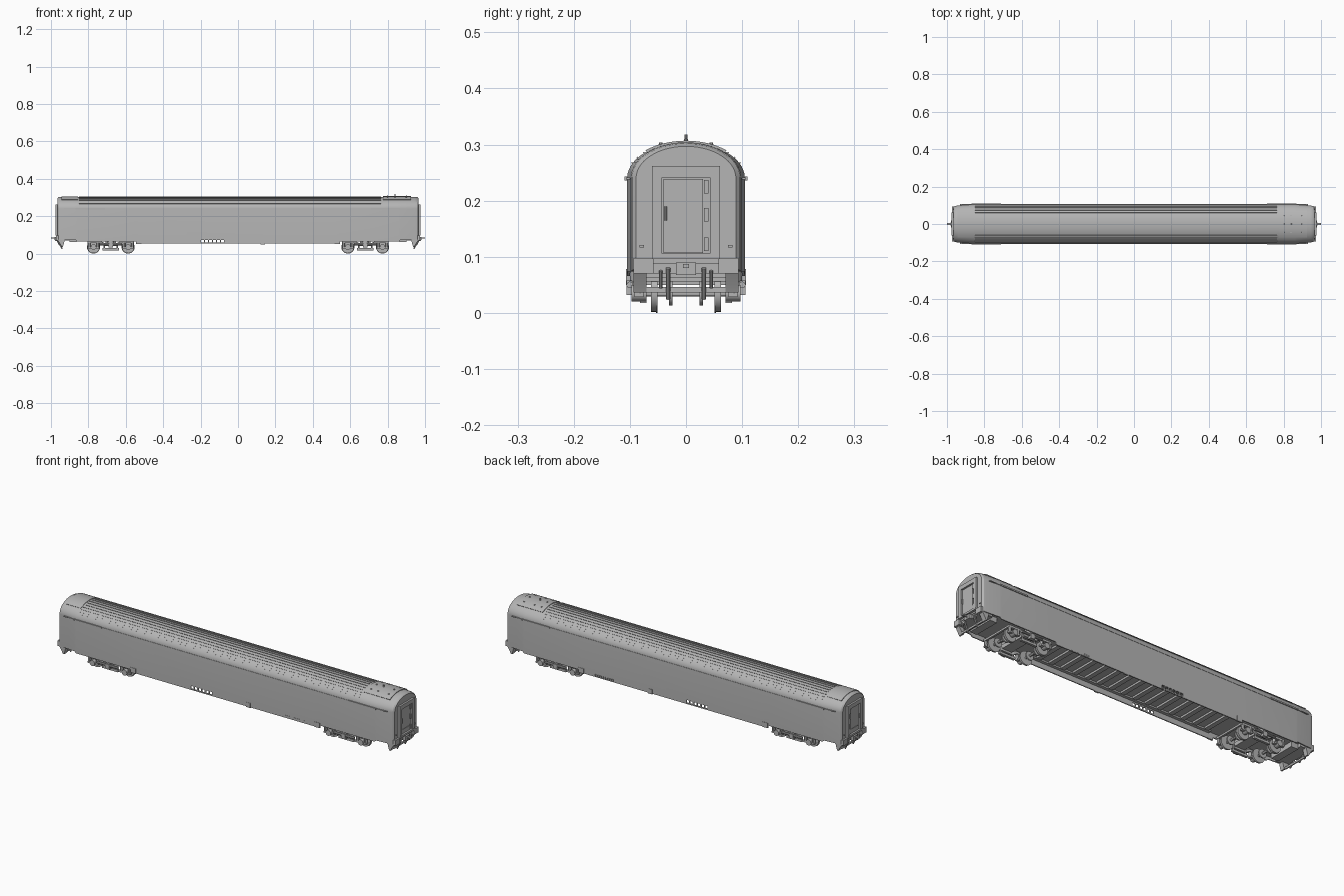
import bpy, bmesh, math
from mathutils import Vector, Matrix

cube = bpy.data.objects.get("Cube")
if cube:
    bpy.data.objects.remove(cube, do_unlink=True)

grey = bpy.data.materials.new("plain grey")
grey.use_nodes = True
grey.diffuse_color = (0.46, 0.46, 0.46, 1)
grey.node_tree.nodes["Principled BSDF"].inputs["Base Color"].default_value = grey.diffuse_color

WIDTH, EAVES, RISE, FLOOR = 0.105, 0.24, 0.064, 0.088


def finish(name, bm):
    bmesh.ops.recalc_face_normals(bm, faces=bm.faces)
    mesh = bpy.data.meshes.new(name)
    bm.to_mesh(mesh)
    bm.free()
    mesh.materials.append(grey)
    ob = bpy.data.objects.new(name, mesh)
    bpy.context.collection.objects.link(ob)
    return ob


def add_box(bm, x, y, z):
    """Box from (min, max) ranges."""
    size = [r[1] - r[0] for r in (x, y, z)]
    mid = Vector([(r[0] + r[1]) / 2 for r in (x, y, z)])
    bmesh.ops.create_cube(bm, size=1, matrix=Matrix.Translation(mid) @ Matrix.Diagonal((*size, 1)))


def add_rod(bm, a, b, radius, sides=12, radius2=None):
    a, b = Vector(a), Vector(b)
    turn = (b - a).to_track_quat('Z', 'Y').to_matrix().to_4x4()
    bmesh.ops.create_cone(bm, cap_ends=True, segments=sides, radius1=radius,
                          radius2=radius if radius2 is None else radius2, depth=(b - a).length,
                          matrix=Matrix.Translation((a + b) / 2) @ turn)


def loft(bm, rings):
    """Skin closed rings of points and cap both ends."""
    loops = [[bm.verts.new(p) for p in ring] for ring in rings]
    n = len(loops[0])
    for a, b in zip(loops, loops[1:]):
        for i in range(n):
            bm.faces.new((a[i], a[(i + 1) % n], b[(i + 1) % n], b[i]))
    bm.faces.new(loops[0])
    bm.faces.new(loops[-1])


def roof_point(x, angle, lift=0.0, w=WIDTH, rise=RISE):
    return Vector((x, (w + lift) * math.cos(angle), EAVES + (rise + lift) * math.sin(angle)))


def roof_strip(bm, x0, x1, a0, a1, lift, steps=1):
    """Raised strip that follows the roof arc."""
    angles = [math.radians(a0 + (a1 - a0) * i / steps) for i in range(steps + 1)]
    loft(bm, [[roof_point(x, a, lift) for a in angles] +
              [roof_point(x, a, -0.003) for a in reversed(angles)] for x in (x0, x1)])


# Body shell with open underside
def section(x, w, bottom, rise):
    arc = [roof_point(x, math.pi * i / 28, 0, w, rise) for i in range(29)]
    inner = w - 0.005
    under = [(-w, bottom), (-inner, bottom), (-inner, FLOOR), (inner, FLOOR), (inner, bottom), (w, bottom)]
    return arc + [Vector((x, y, z)) for y, z in under]


half = [(0.52, WIDTH, 0.053, RISE), (0.54, WIDTH, 0.066, RISE), (0.86, WIDTH, 0.066, RISE),
        (0.87, 0.104, 0.074, RISE), (0.945, 0.0985, 0.074, RISE), (0.958, 0.096, 0.076, 0.062),
        (0.965, 0.089, 0.08, 0.057)]
bm = bmesh.new()
loft(bm, [section(-x, w, b, r) for x, w, b, r in reversed(half)] +
         [section(x, w, b, r) for x, w, b, r in half])
body = finish("body_shell", bm)

# Row of slots cut through both skirts
bm = bmesh.new()
for i in range(6):
    x = -0.198 + i * 0.0215
    add_box(bm, (x, x + 0.015), (-0.2, 0.2), (0.059, 0.074))
cutter = finish("slot_cutter", bm)
cutter.hide_render = True
cutter.hide_viewport = True
cut = body.modifiers.new("slots", 'BOOLEAN')
cut.operation = 'DIFFERENCE'
cut.object = cutter

# Roof ribs, gutters and end hatches
bm = bmesh.new()
for i in range(14):
    a = 25 + i * 10
    roof_strip(bm, -0.85, 0.765, a - 0.8, a + 0.8, 0.0022)
finish("roof_ribs", bm)
bm = bmesh.new()
for s in (-1, 1):
    add_box(bm, (-0.93, 0.93), sorted((s * 0.1, s * 0.1065)), (0.238, 0.2415))
    for e in (-1, 1):
        add_box(bm, sorted((e * 0.71, e * 0.87)), sorted((s * 0.1, s * 0.1095)), (0.236, 0.243))
finish("rain_gutters", bm)
bm = bmesh.new()
roof_strip(bm, 0.775, 0.925, 48, 132, 0.003, 14)
roof_strip(bm, -0.945, -0.855, 48, 132, 0.002, 14)
finish("roof_hatches", bm)
bm = bmesh.new()
for x in (0.80, 0.84, 0.90):
    for y in (-0.045, 0, 0.045):
        z = 0.304 - 0.007 * (abs(y) > 0)
        add_rod(bm, (x, y, z - 0.004), (x, y, z + 0.007), 0.005, 10, 0.003)
add_rod(bm, (0.84, 0, 0.3), (0.84, 0, 0.318), 0.003, 8)
finish("roof_vents_and_aerial", bm)

# Underfloor beams, vent boxes and skirt details
bm = bmesh.new()
for i in range(15):
    x = -0.49 + i * 0.07
    add_box(bm, (x - 0.012, x + 0.012), (-0.08, 0.08), (0.078, FLOOR + 0.002))
for s in (-1, 1):
    add_box(bm, (-0.52, 0.52), sorted((s * 0.084, s * 0.1)), (0.08, FLOOR + 0.002))
finish("floor_beams", bm)
bm = bmesh.new()
for s in (-1, 1):
    for x0, x1, z0, z1 in ((0.12, 0.145, 0.05, 0.075), (-0.545, -0.515, 0.052, 0.078), (0.515, 0.545, 0.052, 0.078)):
        add_box(bm, (x0, x1), sorted((s * 0.099, s * 0.1065)), (z0, z1))
    for i in range(10):
        x = 0.345 + i * 0.0115
        add_box(bm, (x, x + 0.008), sorted((s * 0.1, s * 0.1062)), (0.055, 0.067))
finish("skirt_hatches_and_grilles", bm)

# Bogies
for side, e in (("right", -1), ("left", 1)):
    c = e * 0.68
    axles = (c - 0.0925, c + 0.0925)
    bm = bmesh.new()
    for x in axles:
        add_rod(bm, (x, -0.088, 0.035), (x, 0.088, 0.035), 0.006)
        for s in (-1, 1):
            add_rod(bm, (x, s * 0.0535, 0.035), (x, s * 0.062, 0.035), 0.033, 28)
            add_rod(bm, (x, s * 0.051, 0.035), (x, s * 0.0535, 0.035), 0.035, 28)
            add_rod(bm, (x, s * 0.024, 0.035), (x, s * 0.03, 0.035), 0.022, 20)
    finish(side + "_bogie_wheelsets", bm)

    bm = bmesh.new()
    add_box(bm, (c - 0.028, c + 0.028), (-0.088, 0.088), (0.05, 0.07))
    add_rod(bm, (c, 0, 0.065), (c, 0, FLOOR + 0.002), 0.022, 20)
    for s in (-1, 1):
        # Cranked side frame
        prof = [(-0.125, 0.056), (-0.06, 0.056), (-0.035, 0.04), (0.035, 0.04), (0.06, 0.056),
                (0.125, 0.056), (0.125, 0.067), (0.055, 0.067), (0.03, 0.056), (-0.03, 0.056),
                (-0.055, 0.067), (-0.125, 0.067)]
        loft(bm, [[(c + x, s * y, z) for x, z in prof] for y in (0.074, 0.09)])
        # Air springs
        add_rod(bm, (c, s * 0.08, 0.055), (c, s * 0.08, FLOOR + 0.002), 0.02, 18)
    for x in (c - 0.12, c + 0.12):
        add_box(bm, (x - 0.005, x + 0.005), (-0.08, 0.08), (0.056, 0.066))
    finish(side + "_bogie_frame", bm)

    bm = bmesh.new()
    for s in (-1, 1):
        for x in axles:
            # Axle boxes with coil springs either side
            add_rod(bm, (x, s * 0.07, 0.035), (x, s * 0.097, 0.035), 0.015, 14)
            add_box(bm, (x - 0.03, x + 0.03), sorted((s * 0.076, s * 0.092)), (0.028, 0.036))
            for d in (-0.023, 0.023):
                add_rod(bm, (x + d, s * 0.084, 0.034), (x + d, s * 0.084, 0.06), 0.008, 12)
        # Track brake and dampers
        add_box(bm, (c - 0.045, c + 0.045), sorted((s * 0.07, s * 0.082)), (0.018, 0.03))
        for d in (-0.035, 0.035):
            add_rod(bm, (c + d, s * 0.076, 0.025), (c + d, s * 0.076, 0.058), 0.004, 8)
        add_rod(bm, (c - 0.06, s * 0.1, 0.05), (c + 0.06, s * 0.1, 0.05), 0.006, 10)
        add_box(bm, (c - 0.012, c + 0.012), sorted((s * 0.088, s * 0.106)), (0.032, 0.058))
    finish(side + "_bogie_running_gear", bm)

# Ends: gangway, door, buffer beam, coupler and steps
for side, e in (("right", -1), ("left", 1)):
    def ends(bm, x0, x1, y0, y1, z0, z1):
        add_box(bm, sorted((e * x0, e * x1)), (y0, y1), (z0, z1))

    bm = bmesh.new()
    for s in (-1, 1):
        ends(bm, 0.955, 0.975, *sorted((s * 0.043, s * 0.061)), 0.1, 0.262)
    ends(bm, 0.955, 0.975, -0.043, 0.043, 0.241, 0.262)
    ends(bm, 0.955, 0.977, -0.061, 0.061, 0.096, 0.106)
    finish(side + "_gangway_frame", bm)

    bm = bmesh.new()
    ends(bm, 0.96, 0.968, -0.04, 0.03, 0.107, 0.239)
    ends(bm, 0.966, 0.97, -0.03, 0.028, 0.108, 0.13)
    for z in (0.122, 0.175, 0.225):
        ends(bm, 0.966, 0.972, 0.032, 0.04, z - 0.012, z + 0.012)
    add_rod(bm, (e * 0.971, -0.036, 0.165), (e * 0.971, -0.036, 0.19), 0.002, 8)
    finish(side + "_gangway_door", bm)

    bm = bmesh.new()
    ends(bm, 0.9, 0.962, -0.088, 0.088, 0.07, 0.09)
    for s in (-1, 1):
        ends(bm, 0.955, 0.974, *sorted((s * 0.058, s * 0.094)), 0.07, 0.098)
        ends(bm, 0.963, 0.969, *sorted((s * 0.075, s * 0.083)), 0.117, 0.121)
    finish(side + "_buffers", bm)

    bm = bmesh.new()
    add_rod(bm, (e * 0.9, 0, 0.082), (e * 0.98, 0, 0.082), 0.008, 10)
    ends(bm, 0.962, 0.978, -0.018, 0.018, 0.068, 0.09)
    ends(bm, 0.975, 1.0, -0.005, 0.005, 0.08, 0.087)
    for s in (-1, 1):
        # Hoses and sloping rail guards
        add_rod(bm, (e * 0.965, s * 0.032, 0.08), (e * 0.94, s * 0.032, 0.025), 0.004, 8)
        add_rod(bm, (e * 0.97, s * 0.045, 0.075), (e * 0.955, s * 0.045, 0.045), 0.003, 8)
    finish(side + "_coupler", bm)

    bm = bmesh.new()
    for s in (-1, 1):
        prof = [(0.925, 0.078), (0.968, 0.078), (0.95, 0.05), (0.943, 0.036), (0.936, 0.036)]
        loft(bm, [[(e * x, s * y, z) for x, z in prof] for y in (0.07, 0.094)])
    ends(bm, 0.94, 0.946, -0.07, 0.07, 0.036, 0.046)
    ends(bm, 0.86, 0.9, -0.07, 0.07, 0.062, 0.09)
    finish(side + "_end_steps", bm)

# Smooth the curved parts and keep creases
bpy.ops.object.select_all(action='DESELECT')
for ob in bpy.context.collection.objects:
    if ob.type == 'MESH' and ob is not cutter and grey.name in ob.data.materials:
        ob.select_set(True)
        bpy.context.view_layer.objects.active = ob
bpy.ops.object.shade_smooth_by_angle(angle=math.radians(30))
